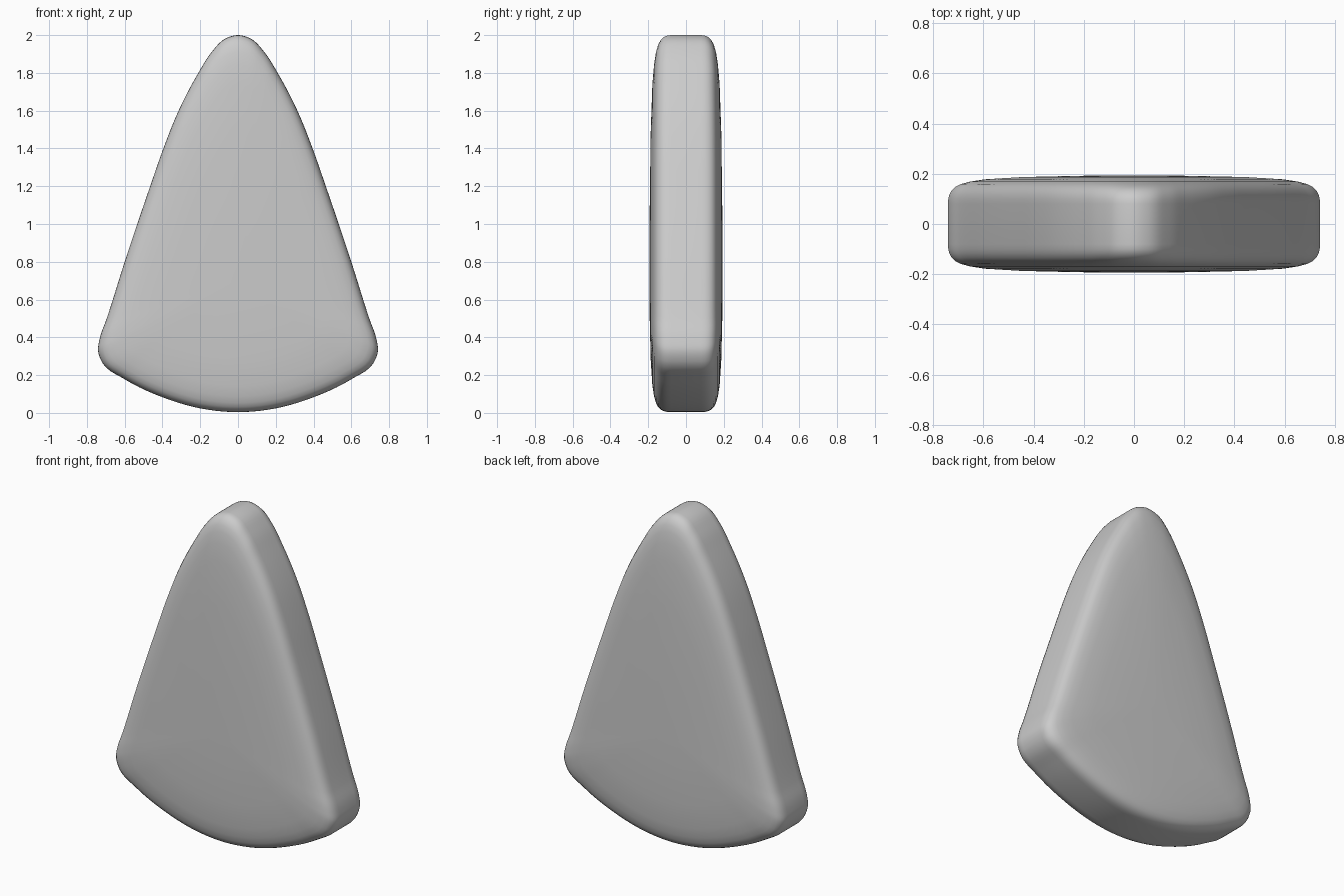
import bpy, bmesh
from mathutils import Vector

if "Cube" in bpy.data.objects:
    bpy.data.objects.remove(bpy.data.objects["Cube"])

# Right half of the front outline (x, z), top to bottom
half = [(0, 2.0), (0.07, 1.98), (0.14, 1.91), (0.21, 1.80), (0.31, 1.61), (0.395, 1.40),
        (0.465, 1.20), (0.60, 0.80), (0.695, 0.50), (0.733, 0.39), (0.741, 0.33),
        (0.715, 0.26), (0.60, 0.178), (0.40, 0.083), (0.20, 0.024), (0, 0.004)]
ctrl = [Vector(p) for p in half] + [Vector((-x, z)) for x, z in half[-2:0:-1]]


def smooth_loop(pts, steps):
    """Closed spline through the points, with distance-weighted tangents."""
    out, n = [], len(pts)
    for i in range(n):
        p0, p1, p2, p3 = (pts[(i + k) % n] for k in (-1, 0, 1, 2))
        a, b, c = (p1 - p0).length, (p2 - p1).length, (p3 - p2).length
        m1 = ((p1 - p0) / a * b + (p2 - p1) / b * a) / (a + b) * b
        m2 = ((p2 - p1) / b * c + (p3 - p2) / c * b) / (b + c) * b
        for s in range(steps):
            t = s / steps
            out.append(p1 * (2*t**3 - 3*t*t + 1) + m1 * (t**3 - 2*t*t + t)
                       + p2 * (3*t*t - 2*t**3) + m2 * (t**3 - t*t))
    return out


# Domed, soft-edged thickness: (outline scale, half depth)
profile = [(0.3, 0.192), (0.6, 0.187), (0.8, 0.178), (0.88, 0.169), (0.93, 0.159),
           (0.96, 0.148), (0.98, 0.134), (0.992, 0.117), (0.998, 0.10), (1.0, 0.08)]
layers = [(s, -y) for s, y in profile] + [(s, y) for s, y in reversed(profile)]
centre = Vector((0, 0.7))
outline = smooth_loop(ctrl, 5)

# Wedge body: scaled outline rings bridged from front to back
bm = bmesh.new()
rings = []
for s, y in layers:
    pts = [centre + (p - centre) * s for p in outline]
    rings.append([bm.verts.new((p.x, y, p.y)) for p in pts])
n = len(outline)
for r0, r1 in zip(rings, rings[1:]):
    for i in range(n):
        j = (i + 1) % n
        bm.faces.new((r0[i], r0[j], r1[j], r1[i]))
for ring, y in ((rings[0], -0.194), (rings[-1], 0.194)):
    mid = bm.verts.new((0, y, centre.y))
    for i in range(n):
        bm.faces.new((ring[i], ring[(i + 1) % n], mid))
bmesh.ops.recalc_face_normals(bm, faces=bm.faces)
for f in bm.faces:
    f.smooth = True

mesh = bpy.data.meshes.new("rounded_wedge")
bm.to_mesh(mesh)
bm.free()
bpy.context.collection.objects.link(bpy.data.objects.new("rounded_wedge", mesh))
